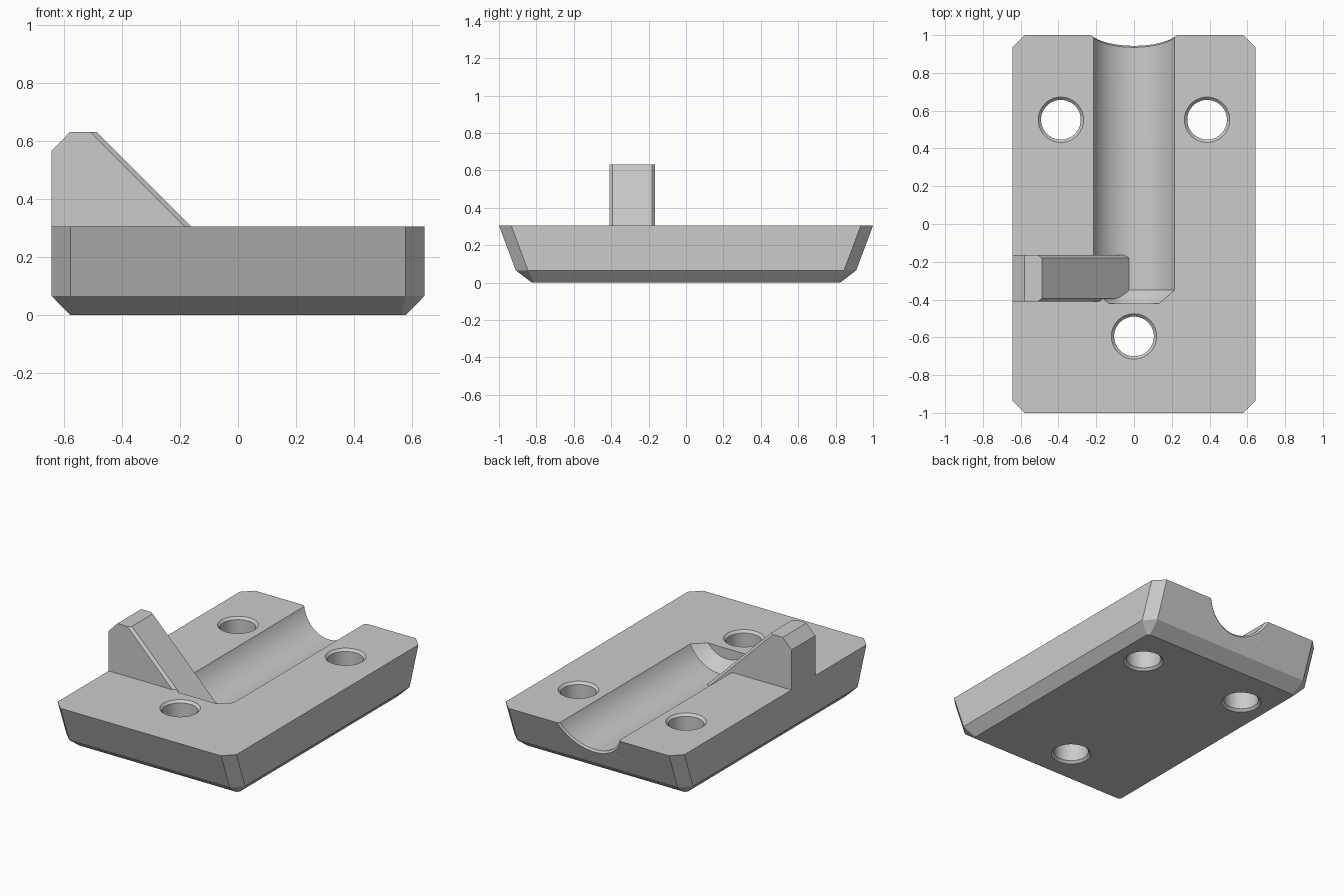
import bpy, bmesh
from math import sin, cos, tau, radians

default = bpy.data.objects.get("Cube")
if default:
    bpy.data.objects.remove(default, do_unlink=True)

grey = bpy.data.materials.new("light grey")
grey.use_nodes = True
grey.diffuse_color = (0.6, 0.6, 0.6, 1)
grey.node_tree.nodes["Principled BSDF"].inputs["Base Color"].default_value = (0.6, 0.6, 0.6, 1)

TOP = 0.305
SLANT = 0.375  # lean of the end walls


def finish(bm, name):
    bmesh.ops.recalc_face_normals(bm, faces=bm.faces)
    mesh = bpy.data.meshes.new(name)
    bm.to_mesh(mesh)
    bm.free()
    mesh.materials.append(grey)
    obj = bpy.data.objects.new(name, mesh)
    bpy.context.collection.objects.link(obj)
    return obj


def loft(rings, name):
    """Closed solid through rings of equal point count."""
    bm = bmesh.new()
    loops = [[bm.verts.new(p) for p in ring] for ring in rings]
    n = len(loops[0])
    for a, b in zip(loops, loops[1:]):
        for i in range(n):
            j = (i + 1) % n
            bm.faces.new((a[i], a[j], b[j], b[i]))
    bm.faces.new(loops[0])
    bm.faces.new(loops[-1])
    return finish(bm, name)


def octagon(x, y, cut, z):
    return [(x - cut, -y, z), (x, cut - y, z), (x, y - cut, z), (x - cut, y, z),
            (cut - x, y, z), (-x, y - cut, z), (-x, cut - y, z), (cut - x, -y, z)]


def carve(target, cutter):
    cutter.hide_render = True
    mod = target.modifiers.new(cutter.name, 'BOOLEAN')
    mod.operation = 'DIFFERENCE'
    mod.solver = 'EXACT'
    mod.object = cutter
    bpy.context.view_layer.objects.active = target
    bpy.ops.object.modifier_apply(modifier=mod.name)
    bpy.data.objects.remove(cutter, do_unlink=True)


# Base block with leaning ends, cut corners and a chamfered underside
base = loft([octagon(0.58, 0.825, 0.015, 0),
             octagon(0.643, 0.91, 0.065, 0.065),
             octagon(0.643, 1.0, 0.065, TOP)], "base_block")

# Round channel: coned inner end, small flare following the leaning back wall
R, AXIS = 0.236, 0.403


def channel_ring(y, r, slant=0):
    ring = []
    for i in range(96):
        x, z = r * cos(tau * i / 96), AXIS + r * sin(tau * i / 96)
        ring.append((x, y + slant * (z - TOP), z))
    return ring


carve(base, loft([channel_ring(-0.42, R - 0.07), channel_ring(-0.35, R),
                  channel_ring(0.987, R, SLANT), channel_ring(1.0, R + 0.013, SLANT),
                  channel_ring(1.06, R + 0.073, SLANT)], "channel_cutter"))

# Screw holes with chamfered rims on both faces
for hx, hy in ((-0.387, 0.552), (0.387, 0.552), (0, -0.595)):
    steps = [(-0.05, 0.17), (0.015, 0.105), (TOP - 0.015, 0.105), (TOP + 0.05, 0.17)]
    carve(base, loft([[(hx + r * cos(tau * i / 64), hy + r * sin(tau * i / 64), z)
                       for i in range(64)] for z, r in steps], "hole_cutter"))

# Sloping stop fin that runs down into the channel
profile = [(-0.643, TOP), (-0.643, 0.565), (-0.58, 0.63), (-0.487, 0.63),
           (0, 0.143), (0, 0.1), (-0.2, 0.1), (-0.6, 0.2)]
fin = loft([[(x, y, z) for x, z in profile] for y in (-0.41, -0.165)], "stop_fin")
bm = bmesh.new()
bm.from_mesh(fin.data)
ramp_edges = [e for e in bm.edges
              if {round(v.co.z, 3) for v in e.verts} == {0.63, 0.143}]
bmesh.ops.bevel(bm, geom=ramp_edges, offset=0.016, segments=1, affect='EDGES')
bm.to_mesh(fin.data)
bm.free()

# Smooth the round surfaces, keep every corner crisp
bpy.ops.object.select_all(action='DESELECT')
base.select_set(True)
bpy.context.view_layer.objects.active = base
bpy.ops.object.shade_smooth_by_angle(angle=radians(15))
